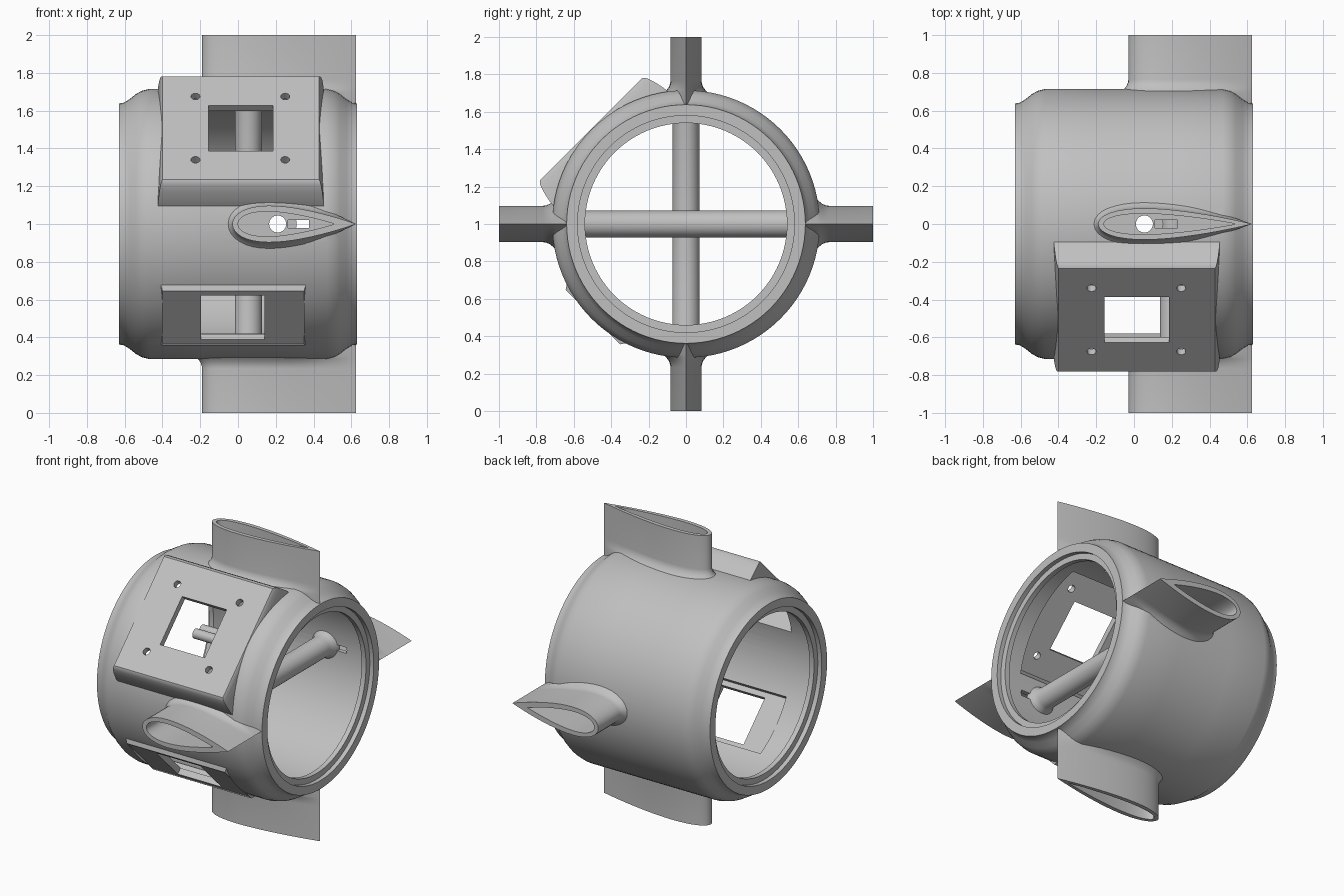
import bpy, bmesh, math
from mathutils import Matrix, Vector

cube = bpy.data.objects.get("Cube")
if cube:
    bpy.data.objects.remove(cube)

grey = bpy.data.materials.new("plain_grey")
grey.use_nodes = True
COLOUR = (0.53, 0.53, 0.53, 1)
grey.diffuse_color = COLOUR
grey.node_tree.nodes["Principled BSDF"].inputs["Base Color"].default_value = COLOUR


def make(name, rings, angle=0):
    """Capped loft through rings; local +z is radial, turned about the hull axis."""
    bm = bmesh.new()
    loops = [[bm.verts.new(p) for p in ring] for ring in rings]
    count = len(loops[0])
    for a, b in zip(loops, loops[1:]):
        for i in range(count):
            j = (i + 1) % count
            bm.faces.new((a[i], a[j], b[j], b[i]))
    bm.faces.new(loops[0])
    bm.faces.new(loops[-1])
    bmesh.ops.recalc_face_normals(bm, faces=bm.faces)
    turn = Matrix.Translation((0, 0, 1)) @ Matrix.Rotation(math.radians(angle), 4, "X")
    bm.transform(turn)
    mesh = bpy.data.meshes.new(name)
    bm.to_mesh(mesh)
    bm.free()
    mesh.materials.append(grey)
    ob = bpy.data.objects.new(name, mesh)
    bpy.context.collection.objects.link(ob)
    return ob


def revolve(name, profile, y=0, z=0, steps=96):
    """Solid of revolution along x."""
    turns = [2 * math.pi * i / steps for i in range(steps)]
    return make(name, [[(x, y + r * math.cos(a), z + r * math.sin(a)) for a in turns]
                       for x, r in profile])


def rect(x0, x1, t, n):
    return [(x0, -t, n), (x1, -t, n), (x1, t, n), (x0, t, n)]


def box(name, x0, x1, t, n0, n1, angle):
    return make(name, [rect(x0, x1, t, n0), rect(x0, x1, t, n1)], angle)


def rod(name, x, t, levels, angle, steps=40):
    """Radial rod through (height, radius) levels."""
    turns = [2 * math.pi * i / steps for i in range(steps)]
    return make(name, [[(x + r * math.cos(a), t + r * math.sin(a), n) for a in turns]
                       for n, r in levels], angle)


def airfoil(x0, x1, half, grow=0, steps=22):
    """Teardrop outline, optionally grown for a root fillet that fades to the tail."""
    chord = x1 - x0

    def thick(u):
        return 10 * half * (0.2969 * u ** 0.5 - 0.126 * u - 0.3516 * u ** 2
                            + 0.2843 * u ** 3 - 0.1036 * u ** 4)

    us = [(1 - math.cos(math.pi * i / steps)) / 2 for i in range(steps + 1)]
    pts = [Vector((x0 + u * chord, thick(u))) for u in us[:-1]]
    pts.append(Vector((x1, 0)))
    pts += [Vector((p.x, -p.y)) for p in reversed(pts[1:-1])]
    out = []
    for i, p in enumerate(pts):
        d = pts[(i + 1) % len(pts)] - pts[i - 1]
        fade = min(1, 2.5 * (x1 - p.x) / chord)
        out.append(p + Vector((-d.y, d.x)).normalized() * grow * fade)
    return out


def combine(base, tools, operation):
    for tool in tools:
        mod = base.modifiers.new(operation, "BOOLEAN")
        mod.operation, mod.solver, mod.object = operation, "EXACT", tool
    bpy.context.view_layer.update()
    graph = bpy.context.evaluated_depsgraph_get()
    mesh = bpy.data.meshes.new_from_object(base.evaluated_get(graph))
    base.modifiers.clear()
    base.data = mesh
    for tool in tools:
        bpy.data.objects.remove(tool)


# Hull: barrel with soft shoulders at both ends
shoulder = [(0.63, 0.638), (0.605, 0.642), (0.575, 0.66), (0.54, 0.688),
            (0.51, 0.705), (0.47, 0.715), (0.2, 0.715)]
hull = revolve("finned_hull", [(-x, r) for x, r in shoulder] + shoulder[::-1])

# Four hollow fins: leading edge, half thickness, recess, slot
SIDE = (-0.03, 0.097, (0.0, 0.51, 0.066), (0.265, 0.375))
UPRIGHT = (-0.19, 0.083, (-0.16, 0.54, 0.055), (0.11, 0.23))
FILLET = [(0.58, 0.035), (0.70, 0.035), (0.715, 0.022), (0.73, 0.01),
          (0.75, 0.002), (0.765, 0), (1.0, 0)]
adds, cuts = [], []
for angle, spec in ((0, UPRIGHT), (180, UPRIGHT), (90, SIDE), (270, SIDE)):
    lead, half, recess, slot = spec
    adds.append(make("fin", [[(x, t, n) for x, t in airfoil(lead, 0.625, half, g)]
                             for n, g in FILLET], angle))
    cuts.append(make("fin_recess", [[(x, t, n) for x, t in airfoil(*recess)]
                                    for n in (0.68, 1.1)], angle))
    cuts.append(box("fin_slot", *slot, 0.02, 0.6, 0.8, angle))


# Flat mounting pads with sloped sides
def pad(x0, x1, t, levels, angle):
    return make("pad", [rect(x0 - g / 2, x1 + g / 2, t + g, n) for n, g in levels], angle)


adds.append(pad(-0.4, 0.43, 0.385,
                [(0.5, 0.055), (0.6, 0.045), (0.66, 0.032), (0.695, 0.02),
                 (0.71, 0.01), (0.718, 0)], 45))
adds.append(pad(-0.4, 0.35, 0.205, [(0.6, 0.05), (0.66, 0.03), (0.705, 0)], 135))
combine(hull, adds, "UNION")

# Bore with a stepped lip at each end
lip = [(0.7, 0.58), (0.6, 0.58), (0.599, 0.54), (0.565, 0.54), (0.5, 0.65)]
cuts.append(revolve("bore", [(-x, r) for x, r in lip] + lip[::-1]))

# Windows, inner pockets and screw holes
cuts.append(box("upper_pocket", -0.36, 0.39, 0.36, 0.3, 0.675, 45))
cuts.append(box("upper_window", -0.155, 0.185, 0.17, 0.3, 0.9, 45))
cuts.append(box("lower_face", -0.4, 0.35, 0.2, 0.7, 0.9, 135))
cuts.append(box("lower_pocket", -0.36, 0.31, 0.2, 0.3, 0.657, 135))
cuts.append(box("lower_window", -0.195, 0.14, 0.165, 0.3, 0.9, 135))
for x in (-0.225, 0.25):
    for t in (-0.237, 0.237):
        cuts.append(rod("screw_hole", x, t, [(0.6, 0.024), (0.9, 0.024)], 45, 20))

# Wire channels through the hull walls
SPARS = ((0.055, 0), (0.21, 90))
CHANNEL = [(-0.9, 0.045), (0.9, 0.045)]
for x, angle in SPARS:
    cuts.append(rod("wire_channel", x, 0, CHANNEL, angle))
combine(hull, cuts, "DIFFERENCE")

# Crossing hollow spars, flared where they meet the hull
flare = [(0.67, 0.1), (0.645, 0.094), (0.625, 0.08), (0.595, 0.072)]
flared = [(-n, r) for n, r in flare] + flare[::-1]
spars = []
for name, (x, angle) in zip(("upright_spar", "level_spar"), SPARS):
    spar = rod(name, x, 0, flared, angle)
    combine(spar, [rod("wire_channel", x, 0, CHANNEL, angle)], "DIFFERENCE")
    spars.append(spar)

# Pair of small sockets on the upright spar
sockets = []
for y in (-0.037, 0.037):
    socket = revolve("socket", [(-0.3, 0.033), (0.0, 0.033)], y, 0.2, 24)
    combine(socket, [revolve("socket_hole", [(-0.35, 0.018), (-0.1, 0.018)], y, 0.2, 24)],
            "DIFFERENCE")
    sockets.append(socket)

# Smooth shading with crisp edges
for ob in [hull] + spars + sockets:
    bpy.ops.object.select_all(action="DESELECT")
    ob.select_set(True)
    bpy.context.view_layer.objects.active = ob
    bpy.ops.object.shade_smooth_by_angle(angle=math.radians(30))
